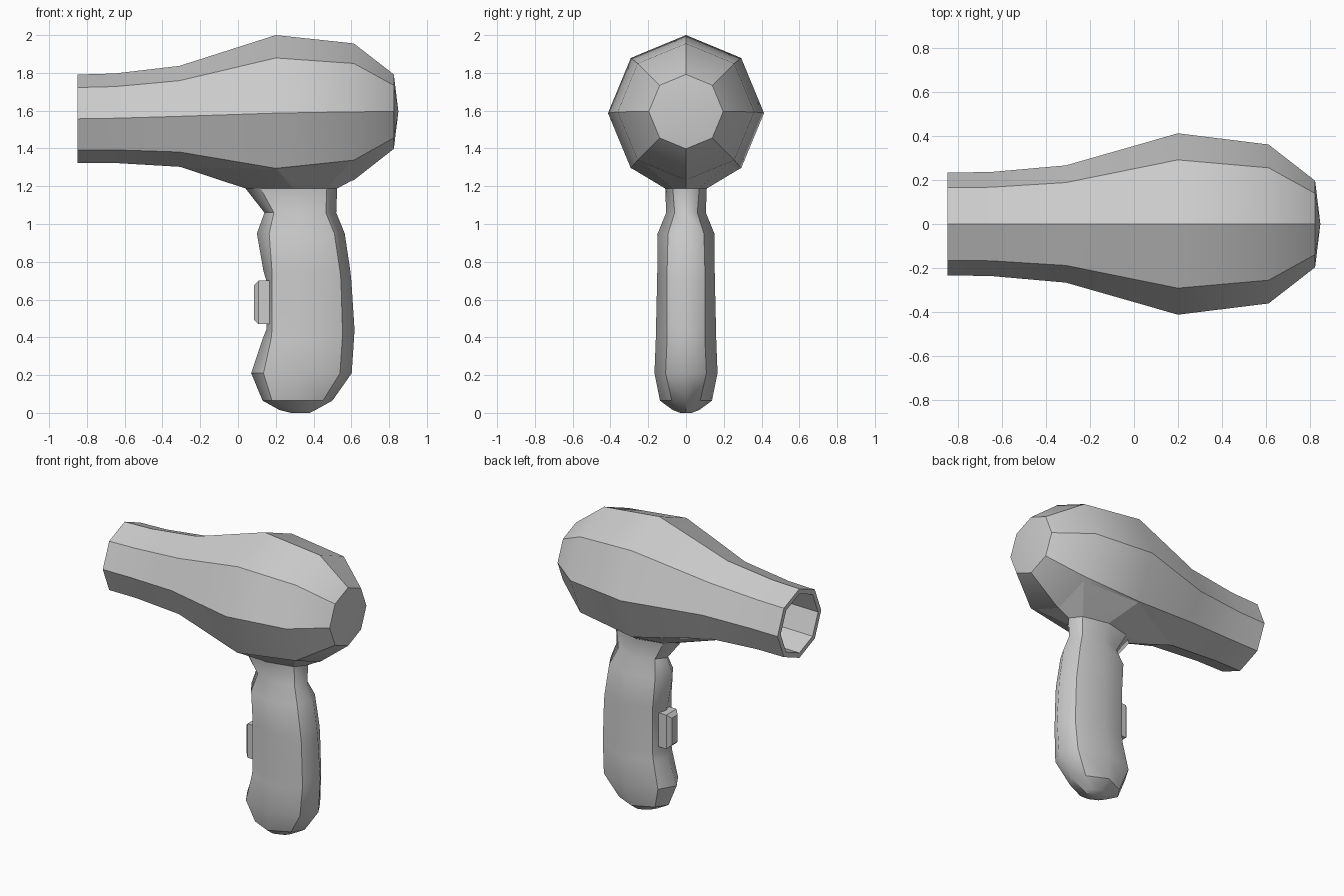
import bpy, bmesh, math

if "Cube" in bpy.data.objects:
    bpy.data.objects.remove(bpy.data.objects["Cube"])


def finish(bm, name, angle=32, ridges=None):
    """Mark sharp edges; ridges maps lengthwise edges to a forced sharp flag."""
    bmesh.ops.recalc_face_normals(bm, faces=bm.faces)
    for f in bm.faces:
        f.smooth = True
    for e in bm.edges:
        e.smooth = e.calc_face_angle(0) < math.radians(angle)
    for e, sharp in (ridges or {}).items():
        e.smooth = not sharp
    me = bpy.data.meshes.new(name)
    bm.to_mesh(me)
    bm.free()
    ob = bpy.data.objects.new(name, me)
    bpy.context.collection.objects.link(ob)
    return ob


def loft(bm, rings):
    """Skin equal rings; return the end caps and the rings of vertices."""
    vs = [[bm.verts.new(p) for p in ring] for ring in rings]
    n = len(vs[0])
    for a, b in zip(vs, vs[1:]):
        for i in range(n):
            j = (i + 1) % n
            bm.faces.new((a[i], a[j], b[j], b[i]))
    return bm.faces.new(vs[0]), bm.faces.new(vs[-1]), vs


def body_ring(x, zc, r):
    return [(x, r * math.cos(i * math.pi / 4), zc + r * math.sin(i * math.pi / 4))
            for i in range(8)]


def grip_ring(z, x0, x0i, x1i, x1, yi, y):
    """Squarish octagon with points on its axes and four corner ridges."""
    xm = (x0i + x1i) / 2
    return [(x0, 0, z), (x0i, -yi, z), (xm, -y, z), (x1i, -yi, z),
            (x1, 0, z), (x1i, yi, z), (xm, y, z), (x0i, yi, z)]


# Body: octagonal barrel with a hollow nozzle and a shallow pointed back
profile = [(-0.30, 1.565, 0.20), (-0.85, 1.557, 0.20), (-0.85, 1.557, 0.234),
           (-0.65, 1.56, 0.237), (-0.31, 1.57, 0.267), (0.20, 1.587, 0.413),
           (0.613, 1.594, 0.362), (0.825, 1.595, 0.197)]
bm = bmesh.new()
_, back, _ = loft(bm, [body_ring(*p) for p in profile])
poked = bmesh.ops.poke(bm, faces=[back])
poked["verts"][0].co.x = 0.849
finish(bm, "body")

# Fairing: faceted blend from the barrel to the neck
neck = grip_ring(1.188, 0.04, 0.12, 0.47, 0.525, 0.07, 0.11)
bm = bmesh.new()
for p in neck + [(-0.31, 0, 1.304), (0.20, 0.29, 1.296), (0.20, -0.29, 1.296),
                 (0.61, 0.25, 1.342), (0.61, -0.25, 1.342), (0.61, 0, 1.234)]:
    bm.verts.new(p)
bmesh.ops.convex_hull(bm, input=bm.verts)
finish(bm, "fairing", 12)

# Handle: grip narrowing at the neck and rounding off at the foot
sections = [(1.06, 0.14, 0.19, 0.465, 0.52, 0.06, 0.105),
            (0.95, 0.10, 0.165, 0.51, 0.565, 0.095, 0.15),
            (0.75, 0.135, 0.18, 0.54, 0.595, 0.10, 0.152),
            (0.70, 0.15, 0.18, 0.545, 0.60, 0.10, 0.153),
            (0.44, 0.15, 0.18, 0.553, 0.617, 0.10, 0.159),
            (0.39, 0.13, 0.175, 0.552, 0.614, 0.10, 0.16),
            (0.21, 0.07, 0.135, 0.54, 0.602, 0.108, 0.167),
            (0.065, 0.13, 0.18, 0.45, 0.50, 0.075, 0.138),
            (0.015, 0.22, 0.25, 0.37, 0.41, 0.04, 0.07),
            (0.0, 0.28, 0.30, 0.36, 0.38, 0.02, 0.03)]
bm = bmesh.new()
_, _, vs = loft(bm, [neck] + [grip_ring(*s) for s in sections])
ridges = {bm.edges.get((a[i], b[i])): i % 2 == 1
          for a, b in zip(vs[:8], vs[1:9]) for i in range(8)}
finish(bm, "handle", 32, ridges)

# Switch: bevelled button on the front of the grip
bm = bmesh.new()
bmesh.ops.create_cube(bm, size=1)
for v in bm.verts:
    v.co = (0.1425 + 0.115 * v.co.x, 0.11 * v.co.y, 0.585 + 0.23 * v.co.z)
front = [e for e in bm.edges if all(v.co.x < 0.1 for v in e.verts)]
bmesh.ops.bevel(bm, geom=front, offset=0.024, segments=1, affect='EDGES')
finish(bm, "switch")
